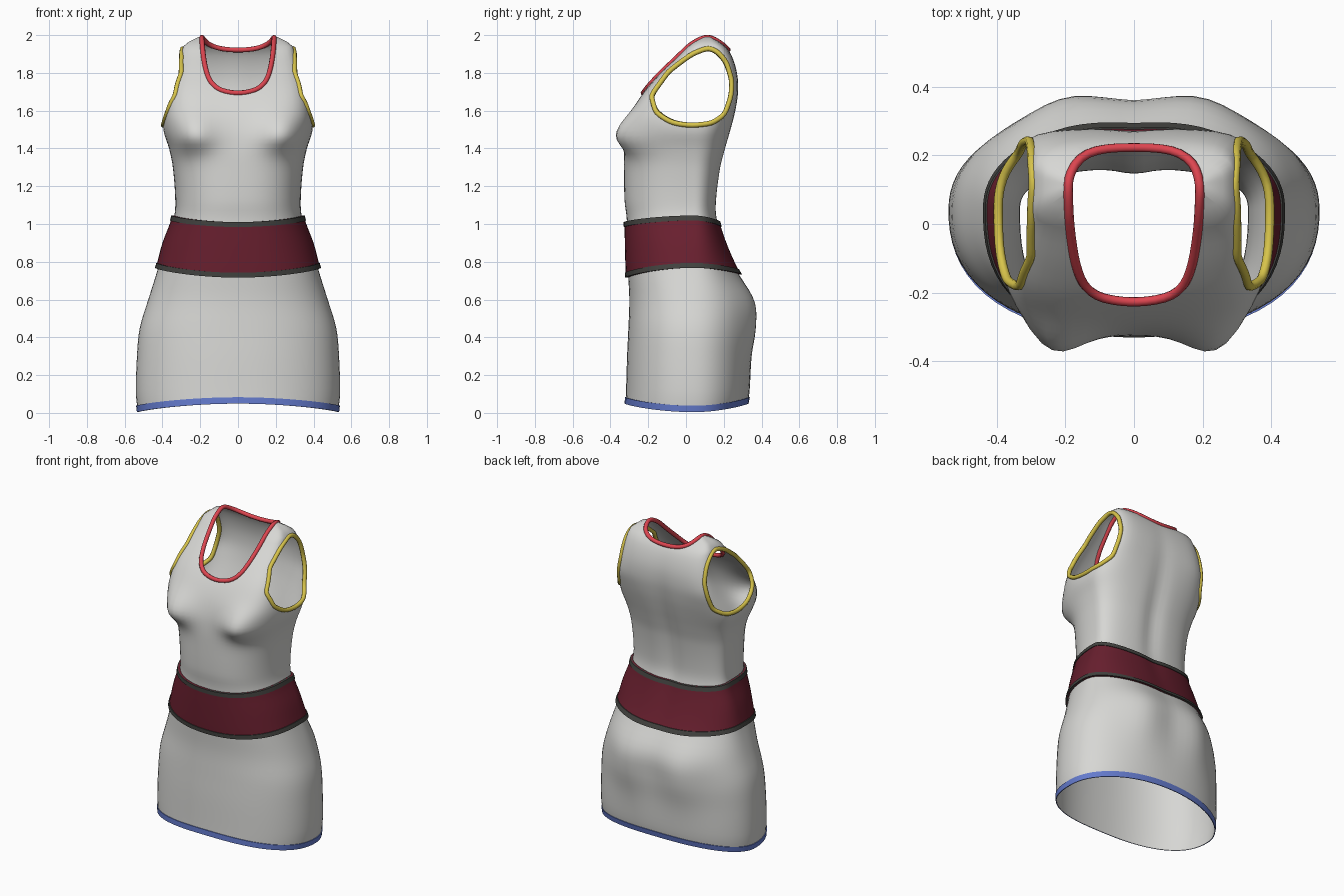
import bpy, bmesh, math
from mathutils import Vector

if "Cube" in bpy.data.objects:
    bpy.data.objects.remove(bpy.data.objects["Cube"])

N = 72  # columns around the body


def mat(name, rgb):
    m = bpy.data.materials.new(name)
    m.diffuse_color = (*rgb, 1)
    m.use_nodes = True
    m.node_tree.nodes["Principled BSDF"].inputs["Base Color"].default_value = m.diffuse_color
    return m


GREY = mat("light grey cloth", (0.68, 0.68, 0.66))
MAROON = mat("maroon belt", (0.14, 0.014, 0.028))
DARK = mat("dark grey trim", (0.055, 0.055, 0.05))
RED = mat("red trim", (0.72, 0.06, 0.08))
YELLOW = mat("yellow trim", (0.68, 0.55, 0.07))
BLUE = mat("blue trim", (0.13, 0.2, 0.62))

# Body sections: z, half width, front y, back y, front and back squareness
ROWS = [
    (0.00, .530, -.322, .315, 2.3, 2.2), (0.10, .540, -.318, .335, 2.3, 2.2),
    (0.30, .535, -.312, .345, 2.3, 2.2), (0.45, .520, -.305, .355, 2.3, 2.2),
    (0.60, .475, -.300, .350, 2.3, 2.2), (0.76, .425, -.308, .265, 2.4, 2.3),
    (0.90, .388, -.312, .205, 2.4, 2.4), (1.03, .340, -.314, .165, 2.5, 2.5),
    (1.12, .332, -.325, .162, 2.5, 2.5), (1.30, .345, -.328, .185, 2.5, 2.5),
    (1.40, .365, -.325, .210, 2.5, 2.6), (1.50, .395, -.312, .238, 2.7, 2.8),
    (1.60, .385, -.280, .262, 4.0, 3.6), (1.70, .358, -.222, .276, 5.0, 5.0),
    (1.80, .330, -.135, .270, 5.0, 5.0), (1.90, .300, -.030, .238, 5.0, 5.0),
    (1.95, .282, .020, .198, 5.0, 5.0), (1.99, .210, .090, .135, 4.0, 4.0),
]


def section(z):
    """Smoothly interpolated body section at height z."""
    z = min(max(z, 0), ROWS[-1][0])
    i = max(k for k in range(len(ROWS) - 1) if ROWS[k][0] <= z)
    a, b = ROWS[i], ROWS[i + 1]
    p, n = ROWS[max(i - 1, 0)], ROWS[min(i + 2, len(ROWS) - 1)]
    h = b[0] - a[0]
    t = (z - a[0]) / h
    out = []
    for k in range(1, 6):
        ma = (b[k] - p[k]) / (b[0] - p[0]) * h
        mb = (n[k] - a[k]) / (n[0] - a[0]) * h
        out.append((2*t**3 - 3*t*t + 1) * a[k] + (t**3 - 2*t*t + t) * ma
                   + (3*t*t - 2*t**3) * b[k] + (t**3 - t*t) * mb)
    return out


def gauss(d, s):
    return math.exp(-(d / s) ** 2)


def point(th, z, off=0.0):
    w, yf, yb, nf, nb = section(z)
    c, s = math.cos(th), math.sin(th)
    yc = max(.04, (yf + yb) / 2)
    n, d = (nf, yc - yf) if s < 0 else (nb, yb - yc)
    r = (abs(c) ** n + abs(s) ** n) ** (-1 / n)
    x, y = w * r * c, yc + d * r * s
    k = min(1, abs(s) * 2)
    if s < 0:   # bust
        y -= k * .095 * gauss(abs(x) - .25, .12) * gauss(z - 1.465, .085 if z < 1.465 else .11)
    else:       # seat and spine groove
        y += k * .03 * gauss(abs(x) - .2, .13) * gauss(z - .5, .2)
        y -= .018 * gauss(x, .06) * gauss(z - 1.3, .42)
    return Vector((x + off * c, y + off * s, z))


def make(name, bm, mats):
    bmesh.ops.recalc_face_normals(bm, faces=bm.faces)
    me = bpy.data.meshes.new(name)
    bm.to_mesh(me)
    bm.free()
    ob = bpy.data.objects.new(name, me)
    bpy.context.collection.objects.link(ob)
    for m in mats:
        me.materials.append(m)
    return ob


def activate(ob):
    bpy.ops.object.select_all(action='DESELECT')
    ob.select_set(True)
    bpy.context.view_layer.objects.active = ob


def smooth(ob):
    activate(ob)
    bpy.ops.object.shade_smooth_by_angle(angle=math.radians(50))


def wrap(name, lo, hi, rows, off, m, capped=False, lip=False):
    """Cloth band around the body between two height functions."""
    bm = bmesh.new()
    spec = [(i / rows, off) for i in range(rows + 1)]
    if lip:     # turn the edges in towards the body
        spec = [(0, 0)] + spec + [(1, 0)]
    rings = []
    for t, o in spec:
        rings.append([bm.verts.new(point(a, lo(a) + (hi(a) - lo(a)) * t, o))
                      for a in (2 * math.pi * j / N for j in range(N))])
    for r, q in zip(rings, rings[1:]):
        for j in range(N):
            bm.faces.new((r[j], r[(j + 1) % N], q[(j + 1) % N], q[j]))
    if capped:
        bm.faces.new(rings[0])
        bm.faces.new(rings[-1])
    return make(name, bm, [m])


def hem(a): return .004 + .045 * math.sin(a) ** 2
def belt_lo(a): return .768 - (.052 if math.sin(a) < 0 else .035) * math.sin(a) ** 2
def belt_hi(a): return 1.045 - .035 * math.sin(a) ** 2


# Skirt, hem band, belt and its edging
smooth(wrap("skirt", hem, lambda a: .9, 24, 0, GREY))
smooth(wrap("hem_band", hem, lambda a: hem(a) + .034, 1, .005, BLUE, lip=True))
smooth(wrap("belt", belt_lo, belt_hi, 8, .012, MAROON, lip=True))
smooth(wrap("belt_lower_edging", belt_lo, lambda a: belt_lo(a) + .026, 1, .017, DARK, lip=True))
smooth(wrap("belt_upper_edging", lambda a: belt_hi(a) - .026, belt_hi, 1, .017, DARK, lip=True))

# Bodice as a closed form, opened by cutters
bodice = wrap("bodice", lambda a: .9, lambda a: 1.99, 44, 0, GREY, capped=True)
bodice.data.materials.append(RED)


def cut(outline, to3d, a, b):
    bm = bmesh.new()
    rings = [[bm.verts.new(to3d(u, v, d)) for u, v in outline] for d in (a, b)]
    n = len(outline)
    for j in range(n):
        bm.faces.new((rings[0][j], rings[0][(j + 1) % n], rings[1][(j + 1) % n], rings[1][j]))
    bm.faces.new(rings[0])
    bm.faces.new(rings[1])
    for f in bm.faces:
        f.material_index = 1
    c = make("cutter", bm, [GREY, RED])
    c.hide_render = True
    activate(bodice)
    mod = bodice.modifiers.new("opening", 'BOOLEAN')
    mod.operation, mod.solver, mod.object = 'DIFFERENCE', 'EXACT', c
    bpy.ops.object.modifier_apply(modifier=mod.name)
    bpy.data.objects.remove(c)


arm = [(-.185, 1.68), (-.16, 1.59), (-.08, 1.537), (.02, 1.52), (.14, 1.533), (.205, 1.58),
       (.24, 1.68), (.243, 1.76), (.215, 1.855), (.17, 1.91), (.12, 1.935), (.02, 1.895),
       (-.095, 1.805)]
for side in (1, -1):
    cut(arm, lambda u, v, d, s=side: (s * d, u, v), .212, .8)


def mirrored(half):
    return half + [(-x, z) for x, z in reversed(half) if x > 0]


front_neck = mirrored([(0, 1.692), (.06, 1.697), (.11, 1.715), (.15, 1.757), (.172, 1.82),
                       (.185, 1.9), (.192, 1.99), (.192, 2.1)])
back_neck = mirrored([(0, 1.92), (.08, 1.925), (.14, 1.94), (.175, 1.965), (.192, 1.99), (.192, 2.1)])
cut(front_neck, lambda u, v, d: (u, d, v), -.8, .115)
cut(back_neck, lambda u, v, d: (u, d, v), .1, .8)

# Remove the cut walls and base so the bodice is an open shell
bm = bmesh.new()
bm.from_mesh(bodice.data)
bm.normal_update()
dead = [f for f in bm.faces if f.material_index == 1 or max(v.co.z for v in f.verts) < .905]
bmesh.ops.delete(bm, geom=dead, context='FACES')
bmesh.ops.remove_doubles(bm, verts=bm.verts, dist=.0005)

# Follow each open edge to get the trim paths
left = {e for e in bm.edges if e.is_boundary}
loops = []
while left:
    e = left.pop()
    start, v = e.verts
    path = [start.co.copy()]
    while v != start:
        path.append(v.co.copy())
        nxt = next((x for x in v.link_edges if x in left), None)
        if nxt is None:
            break
        left.discard(nxt)
        v = nxt.other_vert(v)
    loops.append(path)
bm.to_mesh(bodice.data)
bm.free()
bodice.data.materials.pop(index=1)
smooth(bodice)


def trim(name, path, m):
    pts = [path[0]]
    for p in path[1:]:
        if (p - pts[-1]).length > .015 and (p - path[0]).length > .01:
            pts.append(p)
    for _ in range(2):
        pts = [(pts[i - 1] + 2 * p + pts[(i + 1) % len(pts)]) / 4 for i, p in enumerate(pts)]
    cu = bpy.data.curves.new(name, 'CURVE')
    cu.dimensions = '3D'
    cu.bevel_depth, cu.bevel_resolution = .0135, 2
    sp = cu.splines.new('POLY')
    sp.points.add(len(pts) - 1)
    for q, p in zip(sp.points, pts):
        q.co = (*p, 1)
    sp.use_cyclic_u = True
    cu.materials.append(m)
    ob = bpy.data.objects.new(name, cu)
    bpy.context.collection.objects.link(ob)
    activate(ob)
    bpy.ops.object.convert(target='MESH')
    smooth(bpy.context.view_layer.objects.active)


# Neck and armhole trims
for path in loops:
    mid = sum(path, Vector()) / len(path)
    if len(path) < 12 or mid.z < 1.2:
        continue
    if abs(mid.x) < .1:
        trim("neck_trim", path, RED)
    else:
        trim("armhole_trim", path, YELLOW)
